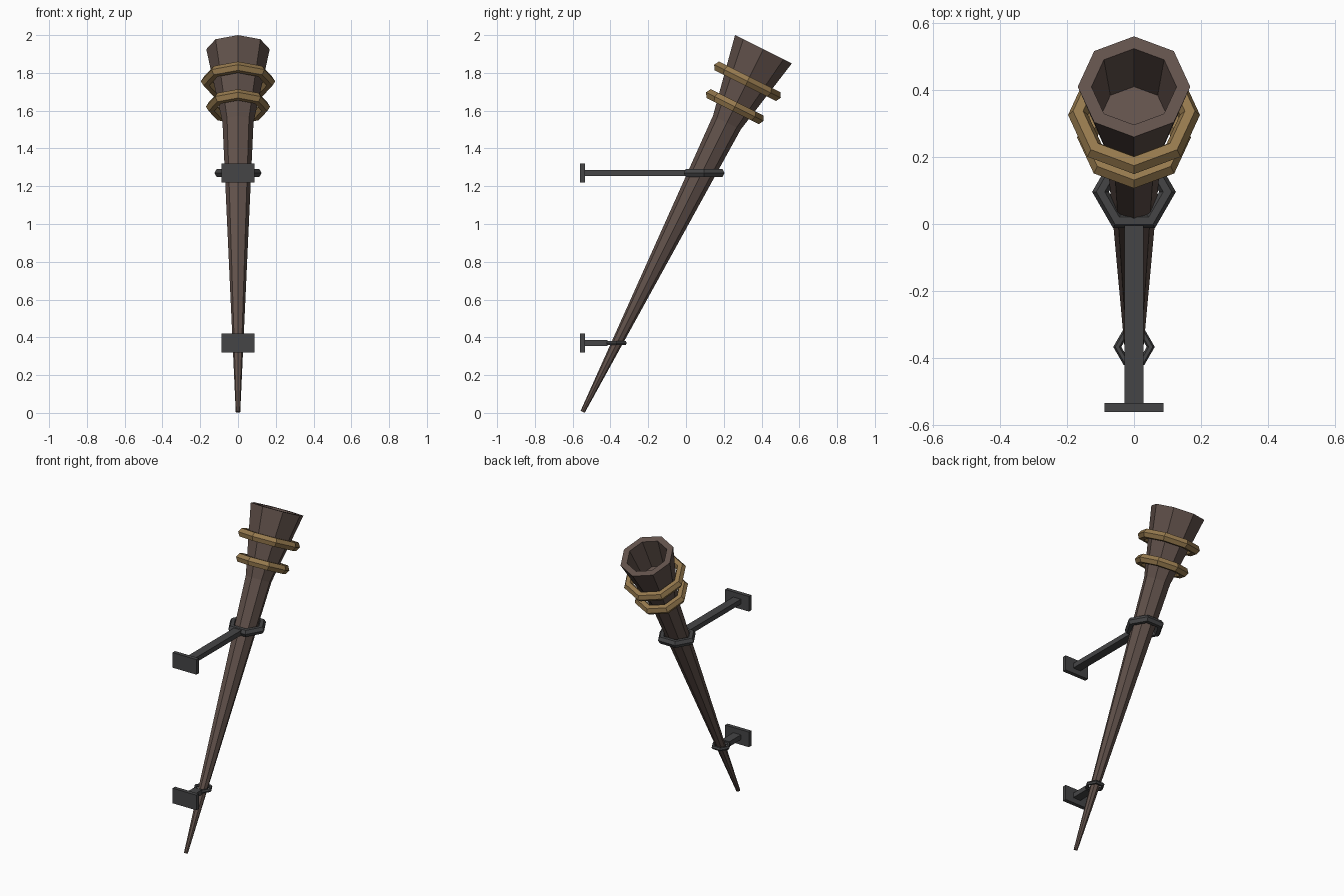
import bpy, bmesh, math
from mathutils import Vector, Matrix

if "Cube" in bpy.data.objects:
    bpy.data.objects.remove(bpy.data.objects["Cube"])

BASE = Vector((0, -0.547, 0.006))       # tip of the torch
TOP = Vector((0, 0.41, 1.925))          # centre of the rim
AXIS = (TOP - BASE).normalized()
LENGTH = (TOP - BASE).length
TILT = Matrix.Rotation(-math.atan2(AXIS.y, AXIS.z), 4, 'X')


def material(name, rgb):
    m = bpy.data.materials.new(name)
    m.diffuse_color = (*rgb, 1)
    m.use_nodes = True
    m.node_tree.nodes["Principled BSDF"].inputs["Base Color"].default_value = m.diffuse_color
    return m


WOOD = material("dark_wood", (0.12, 0.083, 0.07))
BRASS = material("brass", (0.30, 0.19, 0.075))
IRON = material("iron", (0.06, 0.06, 0.062))


def lathe(name, profile, sides, mat, matrix, closed=False):
    """Revolve (radius, height) points; closed joins the profile into a ring."""
    bm = bmesh.new()
    rings = [[bm.verts.new((r * math.cos(math.tau * i / sides),
                            r * math.sin(math.tau * i / sides), h))
              for i in range(sides)] for r, h in profile]
    pairs = list(zip(rings, rings[1:]))
    if closed:
        pairs.append((rings[-1], rings[0]))
    else:
        bm.faces.new(rings[0])
        bm.faces.new(rings[-1])
    for a, b in pairs:
        for i in range(sides):
            j = (i + 1) % sides
            bm.faces.new((a[i], a[j], b[j], b[i]))
    bmesh.ops.recalc_face_normals(bm, faces=bm.faces)
    return finish(name, bm, mat, matrix)


def finish(name, bm, mat, matrix):
    mesh = bpy.data.meshes.new(name)
    bm.to_mesh(mesh)
    bm.free()
    mesh.materials.append(mat)
    ob = bpy.data.objects.new(name, mesh)
    ob.matrix_world = matrix
    bpy.context.collection.objects.link(ob)
    return ob


def ring(name, major, minor, sides, mat, matrix):
    section = [(major + minor * math.cos(math.tau * k / 6),
                minor * math.sin(math.tau * k / 6)) for k in range(6)]
    return lathe(name, section, sides, mat, matrix, closed=True)


def box(name, centre, size, mat):
    bm = bmesh.new()
    bmesh.ops.create_cube(bm, size=1)
    bmesh.ops.scale(bm, vec=size, verts=bm.verts)
    return finish(name, bm, mat, Matrix.Translation(centre))


# Tapered shaft with flared, hollow head
lathe("torch_body",
      [(0.012, 0), (0.082, 1.71), (0.168, LENGTH), (0.127, LENGTH), (0.10, LENGTH - 0.2)],
      8, WOOD, Matrix.Translation(BASE) @ TILT)

# Brass bands around the head
for name, s, major in (("lower_band", 1.805, 0.14), ("upper_band", 1.955, 0.167)):
    ring(name, major, 0.03, 8, BRASS, Matrix.Translation(BASE + AXIS * s) @ TILT)

# Wall brackets: plate, arm and level collar
for label, z, y, major, minor, arm_end in (("upper", 1.27, 0.096, 0.1, 0.025, 0.0),
                                           ("lower", 0.37, -0.367, 0.05, 0.012, -0.415)):
    box(label + "_wall_plate", (0, -0.548, z), (0.175, 0.026, 0.1), IRON)
    box(label + "_arm", (0, (arm_end - 0.54) / 2, z), (0.056, arm_end + 0.54, 0.032), IRON)
    ring(label + "_collar", major, minor, 6, IRON, Matrix.Translation((0, y, z)))
